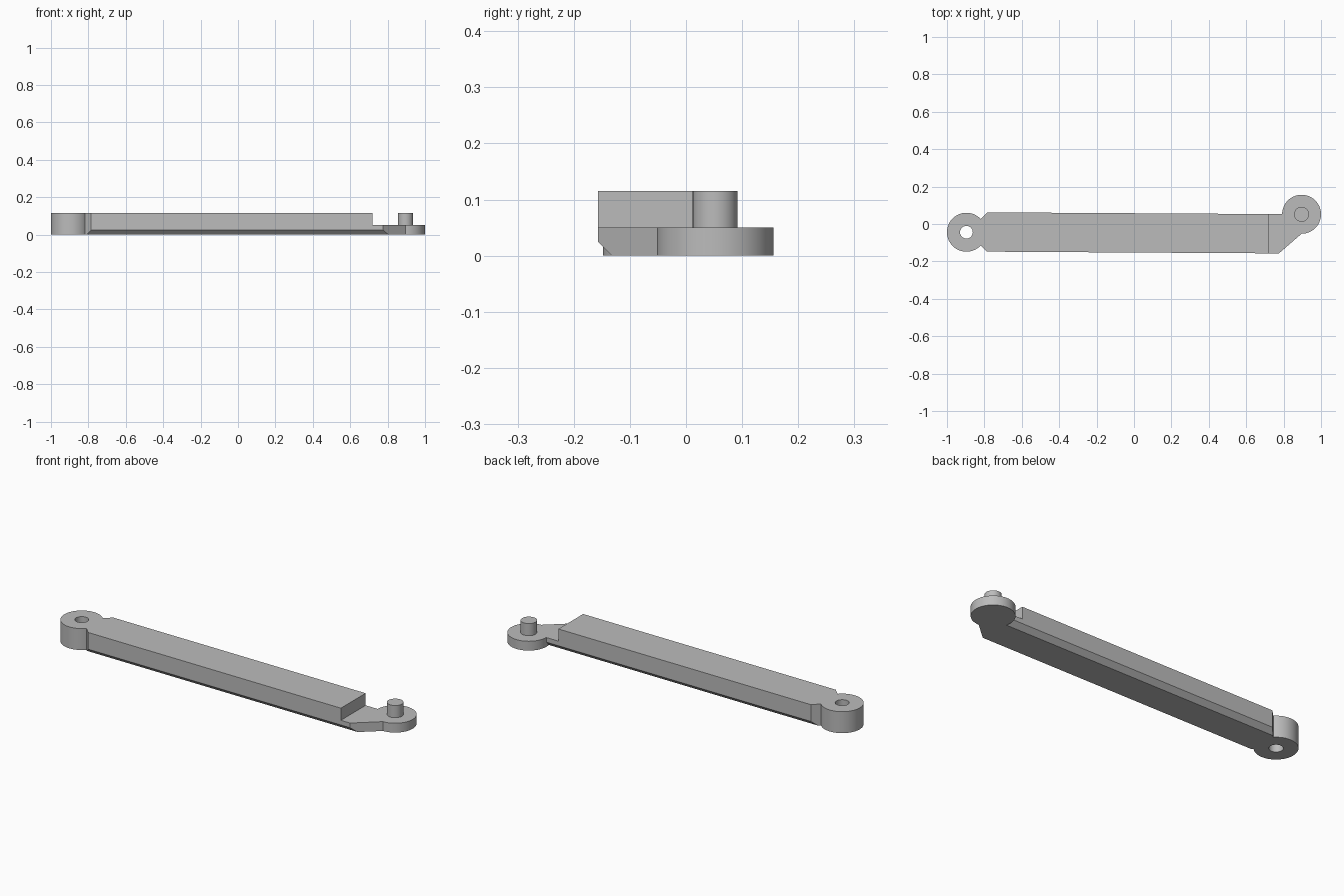
import bpy, bmesh, math
from mathutils import Vector

if "Cube" in bpy.data.objects:
    bpy.data.objects.remove(bpy.data.objects["Cube"], do_unlink=True)

H, STEP, CH, R = 0.115, 0.05, 0.025, 0.104
RING, DISC = (-0.896, -0.044), (0.896, 0.052)

grey = bpy.data.materials.new("plain grey")
grey.use_nodes = True
grey.diffuse_color = (0.5, 0.5, 0.5, 1)
grey.node_tree.nodes["Principled BSDF"].inputs["Base Color"].default_value = (0.5, 0.5, 0.5, 1)


def finish(name, bm):
    bmesh.ops.recalc_face_normals(bm, faces=bm.faces[:])
    mesh = bpy.data.meshes.new(name)
    bm.to_mesh(mesh)
    bm.free()
    mesh.materials.append(grey)
    ob = bpy.data.objects.new(name, mesh)
    bpy.context.collection.objects.link(ob)
    return ob


def cylinder(name, centre, radius, z0, z1, sides=64):
    bm = bmesh.new()
    bmesh.ops.create_cone(bm, cap_ends=True, segments=sides, radius1=radius,
                          radius2=radius, depth=z1 - z0)
    bmesh.ops.translate(bm, verts=bm.verts[:], vec=(*centre, (z0 + z1) / 2))
    return finish(name, bm)


def select_only(ob):
    bpy.ops.object.select_all(action='DESELECT')
    ob.select_set(True)
    bpy.context.view_layer.objects.active = ob


def combine(ob, other, operation):
    select_only(ob)
    mod = ob.modifiers.new(operation.lower(), 'BOOLEAN')
    mod.operation, mod.object, mod.solver = operation, other, 'EXACT'
    bpy.ops.object.modifier_apply(modifier=mod.name)
    bpy.data.objects.remove(other, do_unlink=True)


# Long bar, chamfered along both lower edges, very slightly skewed
bm = bmesh.new()
ends = []
for x in (-0.83, DISC[0]):
    front, back = -0.1525 - 0.006 * x, 0.0575 - 0.006 * x
    profile = [(front + CH, 0), (back - CH, 0), (back, CH),
               (back, H), (front, H), (front, CH)]
    ends.append([bm.verts.new((x, y, z)) for y, z in profile])
n = len(ends[0])
for ring in ends:
    bm.faces.new(ring)
for i in range(n):
    j = (i + 1) % n
    bm.faces.new((ends[0][i], ends[0][j], ends[1][j], ends[1][i]))

# Vertical slanted cuts: two corners by the eye, one towards the pin disc
cuts = [((-0.785, 0.062), (-1, 1)), ((-0.785, -0.148), (-1, -1)),
        ((0.775, -0.157), (0.105, -0.121))]
for (px, py), (nx, ny) in cuts:
    cut = bmesh.ops.bisect_plane(bm, geom=bm.verts[:] + bm.edges[:] + bm.faces[:],
                                 plane_co=(px, py, 0),
                                 plane_no=Vector((nx, ny, 0)).normalized(),
                                 clear_outer=True)
    edges = [e for e in cut["geom_cut"] if isinstance(e, bmesh.types.BMEdge)]
    bmesh.ops.contextual_create(bm, geom=edges)
arm = finish("link_arm", bm)

# Step down to the thin tongue
bm = bmesh.new()
bmesh.ops.create_cube(bm, size=1)
bmesh.ops.translate(bm, verts=bm.verts[:], vec=(0.72 + 0.5, 0, STEP + 0.5))
combine(arm, finish("step_cutter", bm), 'DIFFERENCE')

# Round eye with its hole, and the disc that carries the pin
combine(arm, cylinder("eye", RING, R, 0, H), 'UNION')
combine(arm, cylinder("eye_hole", RING, 0.034, -0.1, H + 0.1, 48), 'DIFFERENCE')
combine(arm, cylinder("pin_disc", DISC, R, 0, STEP), 'UNION')

# Pin
pin = cylinder("pin", DISC, 0.04, STEP - 0.01, H, 48)

for ob in (arm, pin):
    select_only(ob)
    bpy.ops.object.shade_smooth_by_angle(angle=math.radians(30))
